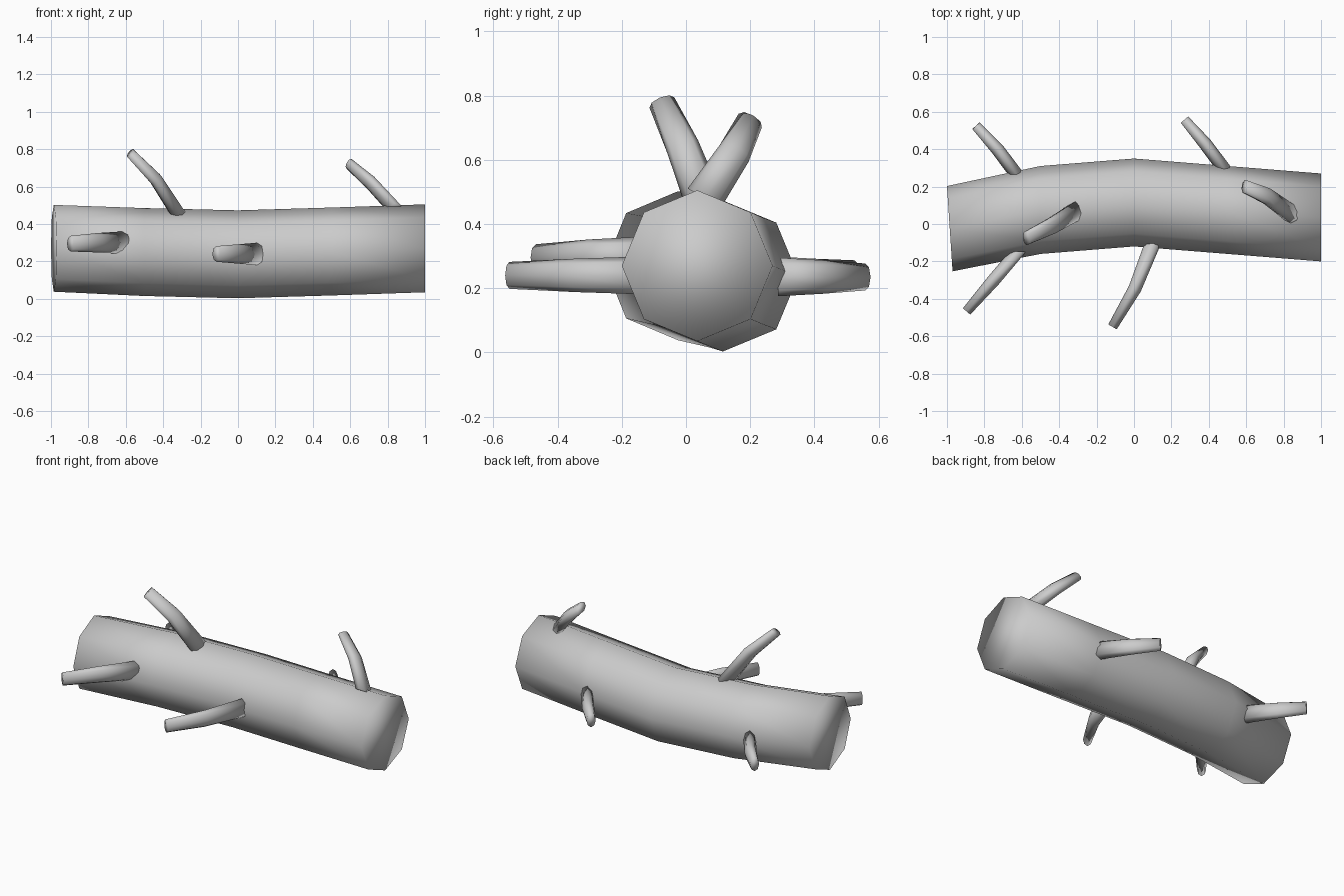
import bpy, bmesh, math
from mathutils import Vector

cube = bpy.data.objects.get("Cube")
if cube:
    bpy.data.objects.remove(cube, do_unlink=True)

SIDES = 8
X, Y, Z = Vector((1, 0, 0)), Vector((0, 1, 0)), Vector((0, 0, 1))

grey = bpy.data.materials.new("plain_grey")
grey.use_nodes = True
grey.diffuse_color = (0.6, 0.6, 0.6, 1)
grey.node_tree.nodes["Principled BSDF"].inputs["Base Color"].default_value = grey.diffuse_color


def loft(name, rings):
    """Skin a closed, smooth tube through rings of (centre, half axis, half axis)."""
    bm = bmesh.new()
    loops = []
    for centre, a, b in rings:
        angles = [2 * math.pi * i / SIDES for i in range(SIDES)]
        loops.append([bm.verts.new(centre + a * math.cos(t) + b * math.sin(t)) for t in angles])
    for low, high in zip(loops, loops[1:]):
        for i in range(SIDES):
            j = (i + 1) % SIDES
            bm.faces.new((low[i], low[j], high[j], high[i]))
    bm.faces.new(loops[0][::-1])
    bm.faces.new(loops[-1])
    bmesh.ops.recalc_face_normals(bm, faces=bm.faces)
    for face in bm.faces:
        face.smooth = True
    mesh = bpy.data.meshes.new(name)
    bm.to_mesh(mesh)
    bm.free()
    mesh.materials.append(grey)
    obj = bpy.data.objects.new(name, mesh)
    bpy.context.collection.objects.link(obj)


# Bent trunk, with the end at -x cut slightly askew
RADIUS = 0.235
spine = [(-0.985, -0.025, 0.27), (-0.5, 0.075, 0.25), (0, 0.115, 0.238),
         (0.5, 0.075, 0.253), (1, 0.035, 0.27)]
trunk = [(Vector(p), Y * RADIUS, Z * RADIUS) for p in spine]
trunk[0] = (trunk[0][0], Vector((-0.015, 0.228, 0)), Z * 0.232)
loft("log_trunk", trunk)


def branch(name, base, mid, tip):
    """Tapered, slightly bent stub whose foot lies along the trunk."""
    base, mid, tip = Vector(base), Vector(mid), Vector(tip)
    root = base - (mid - base).normalized() * 0.03
    wide = (tip - base).cross(X).normalized()
    slim_mid = wide.cross(tip - base).normalized()
    slim_tip = wide.cross(tip - mid).normalized()
    if slim_mid.x < 0:
        slim_mid, slim_tip = -slim_mid, -slim_tip
    loft(name, [(root, X * 0.045, wide * 0.06),
                (mid, slim_mid * 0.035, wide * 0.052),
                (tip, slim_tip * 0.026, wide * 0.042)])


# Branch stubs on the top, front and back
branch("top_right_branch", (-0.33, 0.055, 0.47), (-0.44, -0.01, 0.64), (-0.575, -0.075, 0.778))
branch("top_left_branch", (0.82, 0.07, 0.5), (0.71, 0.15, 0.62), (0.593, 0.2, 0.722))
branch("front_right_branch", (-0.64, -0.17, 0.3), (-0.75, -0.3, 0.3), (-0.895, -0.467, 0.295))
branch("front_middle_branch", (0.09, -0.13, 0.24), (0.005, -0.345, 0.24), (-0.115, -0.55, 0.24))
branch("back_right_branch", (-0.64, 0.28, 0.24), (-0.73, 0.4, 0.24), (-0.845, 0.525, 0.245))
branch("back_left_branch", (0.47, 0.31, 0.235), (0.38, 0.43, 0.235), (0.27, 0.558, 0.235))
